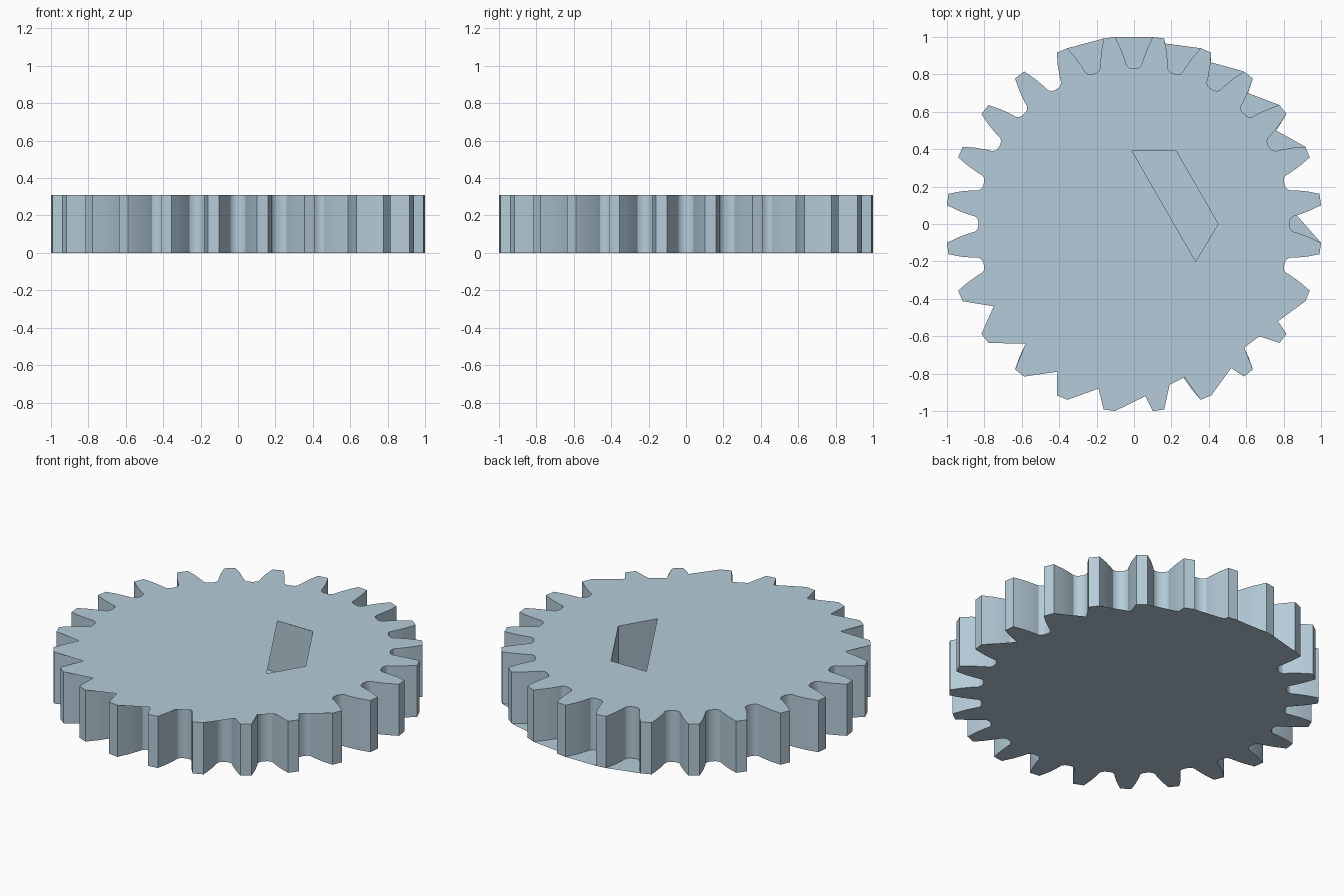
import bpy, bmesh
from math import radians, cos, sin
from mathutils import Vector

if "Cube" in bpy.data.objects:
    bpy.data.objects.remove(bpy.data.objects["Cube"], do_unlink=True)

TEETH = 24
HEIGHT = 0.31
HEX_RADIUS = 0.45

steel = bpy.data.materials.new("pale_blue_steel")
steel.use_nodes = True
colour = (0.46, 0.60, 0.69, 1)
steel.diffuse_color = colour
steel.node_tree.nodes["Principled BSDF"].inputs["Base Color"].default_value = colour

# Half of one tooth gap: radius and angle from the gap's middle
HALF_GAP = [(1.005, 5.75), (0.94, 4.3), (0.875, 3.1), (0.85, 2.75), (0.837, 1.9), (0.832, 0.8)]
GAP = [(r, -a) for r, a in HALF_GAP] + HALF_GAP[::-1]

# Gaps webbed over on each face: gap angle -> points between the two tooth tips
TOP_WEBS = {
    210: [(-0.75, -0.44)],
    225: [(-0.58, -0.64)],
    240: [(-0.41, -0.79)],
    255: [(-0.19, -0.88)],
    270: [(0.06, -0.92)],
    285: [(0.19, -0.86), (0.27, -0.82)],
    300: [(0.52, -0.77)],
    315: [(0.59, -0.66), (0.67, -0.60)],
    330: [(0.77, -0.52)],
}
BOTTOM_WEBS = {
    0: [(0.87, 0.047)],
    30: [(0.76, 0.50)],
    45: [(0.61, 0.70)],
    60: [(0.41, 0.865)],
    75: [(0.167, 0.965)],
    90: [],
    105: [],
}


def polar(r, degrees):
    return (r * cos(radians(degrees)), r * sin(radians(degrees)))


def outline(webs):
    """Gear outline, with the webbed gaps replaced by their bridging points."""
    points = []
    for i in range(TEETH):
        middle = i * 360 // TEETH
        gap = [polar(r, middle + a) for r, a in GAP]
        if middle in webs:
            gap = [gap[0]] + webs[middle] + [gap[-1]]
        points += gap
    return points


def finish(name, bm):
    mesh = bpy.data.meshes.new(name)
    bm.to_mesh(mesh)
    bm.free()
    mesh.materials.append(steel)
    obj = bpy.data.objects.new(name, mesh)
    bpy.context.collection.objects.link(obj)
    return obj


def add_loop(bm, points, z):
    verts = [bm.verts.new((x, y, z)) for x, y in points]
    return [bm.edges.new((v, verts[(i + 1) % len(verts)])) for i, v in enumerate(verts)]


def wall(name, points, inward=False):
    """Upright band that follows a closed outline."""
    bm = bmesh.new()
    low = [bm.verts.new((x, y, 0)) for x, y in points]
    high = [bm.verts.new((x, y, HEIGHT)) for x, y in points]
    for i in range(len(points)):
        j = (i + 1) % len(points)
        face = bm.faces.new((low[i], low[j], high[j], high[i]))
        if inward:
            face.normal_flip()
    return finish(name, bm)


def cap(name, loops, z, up):
    """Flat face bounded by an outline and optional holes."""
    bm = bmesh.new()
    edges = [e for points in loops for e in add_loop(bm, points, z)]
    bmesh.ops.triangle_fill(bm, use_beauty=True, use_dissolve=False, edges=edges, normal=Vector((0, 0, up)))
    for face in bm.faces:
        face.normal_update()
        if face.normal.z * up < 0:
            face.normal_flip()
    return finish(name, bm)


# Toothed rim
rim = wall("toothed_rim", outline({}))
bpy.ops.object.select_all(action="DESELECT")
rim.select_set(True)
bpy.context.view_layer.objects.active = rim
bpy.ops.object.shade_smooth_by_angle(angle=radians(30))

# Six-sided shaft socket, mostly covered by the top face
wall("hex_socket", [polar(HEX_RADIUS, 60 * i) for i in range(6)], inward=True)

# Top face with the slanted opening, and the closed bottom face
opening = [(-0.01, 0.39), (0.33, -0.20), (0.45, 0), (0.225, 0.39)]
cap("top_face", [outline(TOP_WEBS), opening], HEIGHT, 1)
cap("bottom_face", [outline(BOTTOM_WEBS)], 0, -1)
